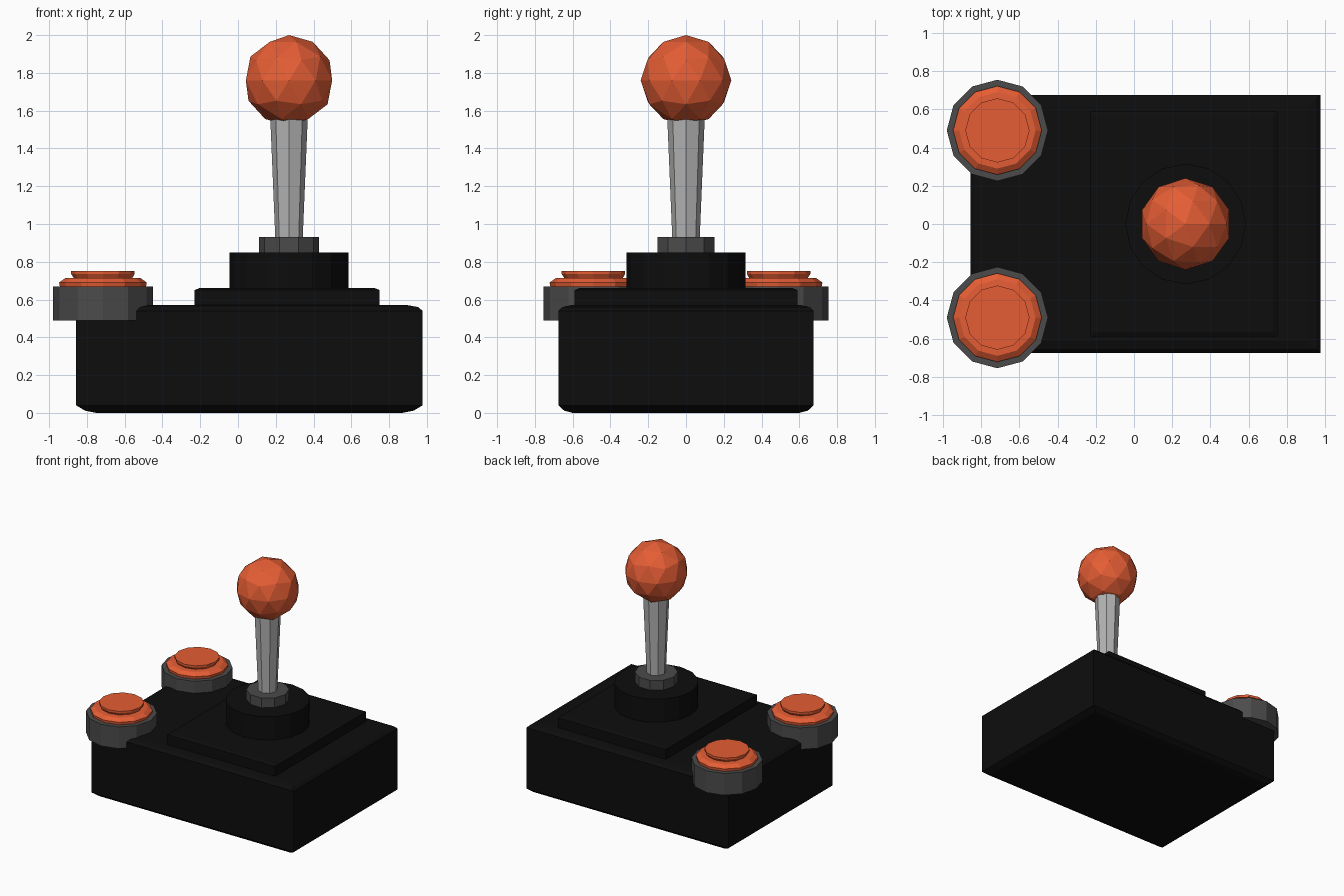
import bpy, bmesh
from math import cos, sin, pi

if "Cube" in bpy.data.objects:
    bpy.data.objects.remove(bpy.data.objects["Cube"])


def material(name, rgb):
    m = bpy.data.materials.new(name)
    m.diffuse_color = (*rgb, 1)
    m.use_nodes = True
    m.node_tree.nodes["Principled BSDF"].inputs["Base Color"].default_value = m.diffuse_color
    return m


BLACK = material("black_plastic", (0.004, 0.004, 0.004))
DARK = material("dark_grey", (0.07, 0.07, 0.07))
METAL = material("light_grey", (0.45, 0.45, 0.45))
ORANGE = material("orange", (0.78, 0.11, 0.035))


def finish(name, bm, mat, loc=(0, 0, 0)):
    bmesh.ops.recalc_face_normals(bm, faces=bm.faces)
    me = bpy.data.meshes.new(name)
    bm.to_mesh(me)
    bm.free()
    me.materials.append(mat)
    ob = bpy.data.objects.new(name, me)
    ob.location = loc
    bpy.context.collection.objects.link(ob)
    return ob


def loft(name, rings, mat, loc=(0, 0, 0)):
    """Skin a stack of equal-length rings and cap both ends."""
    bm = bmesh.new()
    loops = [[bm.verts.new(p) for p in ring] for ring in rings]
    n = len(loops[0])
    for a, b in zip(loops, loops[1:]):
        for i in range(n):
            j = (i + 1) % n
            bm.faces.new((a[i], a[j], b[j], b[i]))
    bm.faces.new(loops[0][::-1])
    bm.faces.new(loops[-1])
    return finish(name, bm, mat, loc)


def turned(name, profile, sides, mat, x, y=0):
    """Low-poly turned part from (radius, z) pairs."""
    rings = [[(r * cos(2 * pi * i / sides), r * sin(2 * pi * i / sides), z)
              for i in range(sides)] for r, z in profile]
    return loft(name, rings, mat, (x, y, 0))


def slab(name, profile, mat, x):
    """Box with shaped edges from (half_x, half_y, z) triples."""
    rings = [[(-w, -d, z), (w, -d, z), (w, d, z), (-w, d, z)] for w, d, z in profile]
    return loft(name, rings, mat, (x, 0, 0))


# Body with chamfered bottom and top edges, and the raised plate
slab("body", [(0.81, 0.60, 0), (0.87, 0.645, 0.012), (0.917, 0.675, 0.04),
              (0.917, 0.675, 0.54), (0.895, 0.655, 0.56), (0.84, 0.61, 0.57)], BLACK, 0.06)
slab("raised_plate", [(0.49, 0.59, 0.55), (0.49, 0.59, 0.65), (0.465, 0.565, 0.66)], BLACK, 0.26)

# Stick assembly
SX = 0.27
turned("stick_collar", [(0.315, 0.64), (0.315, 0.85)], 16, BLACK, SX)
turned("stick_hub", [(0.16, 0.83), (0.16, 0.93)], 10, DARK, SX)
turned("stick_shaft", [(0.072, 0.91), (0.1, 1.58)], 8, METAL, SX)

# Faceted ball knob
bm = bmesh.new()
bmesh.ops.create_icosphere(bm, subdivisions=2, radius=0.24)
finish("ball_knob", bm, ORANGE, (SX, 0, 1.76))

# Two push buttons on the left corners
for side, y in (("front", -0.49), ("back", 0.49)):
    turned(side + "_button_housing", [(0.265, 0.49), (0.265, 0.668)], 12, DARK, -0.715, y)
    turned(side + "_button", [(0.225, 0.65), (0.232, 0.69), (0.2, 0.713),
                              (0.155, 0.715), (0.168, 0.735), (0.168, 0.75)], 12, ORANGE, -0.715, y)
